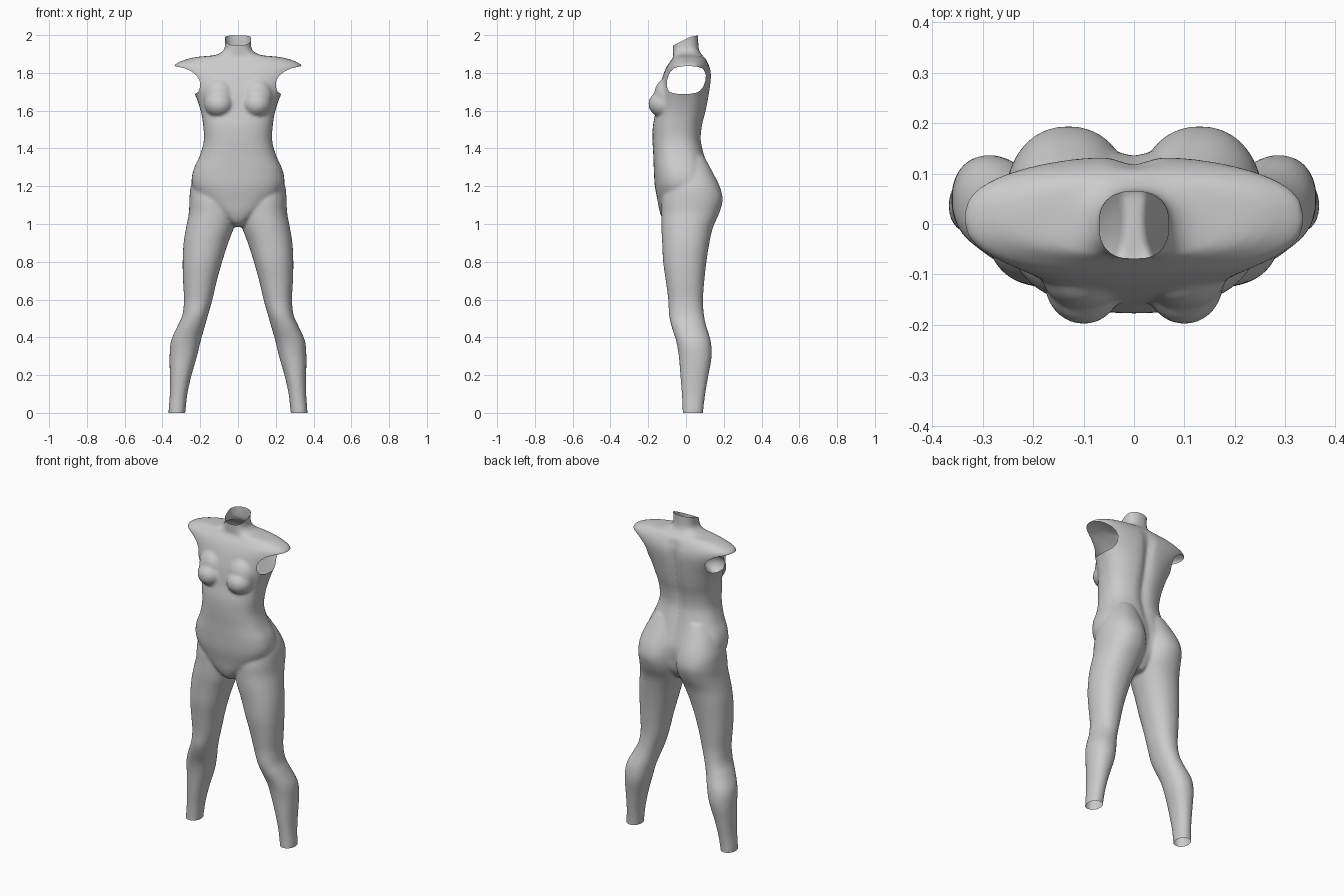
import bpy, bmesh
from math import cos, sin, pi, exp
from mathutils import Matrix, Vector

if "Cube" in bpy.data.objects:
    bpy.data.objects.remove(bpy.data.objects["Cube"])

SEG = 56

# Torso rings: z, half width, front y, back y, spine groove depth
TORSO = [
    (0.985, 0.025, -0.075, 0.07, 0), (1.01, 0.055, -0.115, 0.09, 0),
    (1.06, 0.12, -0.138, 0.12, 0), (1.12, 0.195, -0.15, 0.14, .01),
    (1.20, 0.243, -0.165, 0.145, .01), (1.28, 0.238, -0.17, 0.122, .01),
    (1.36, 0.203, -0.173, 0.10, .014), (1.44, 0.181, -0.177, 0.082, .016),
    (1.52, 0.184, -0.175, 0.088, .018), (1.60, 0.198, -0.16, 0.108, .02),
    (1.69, 0.230, -0.148, 0.124, .02), (1.76, 0.275, -0.13, 0.133, .02),
    (1.805, 0.315, -0.115, 0.132, .015), (1.84, 0.337, -0.098, 0.122, .01),
    (1.868, 0.285, -0.078, 0.108, 0), (1.884, 0.22, -0.068, 0.095, 0),
    (1.895, 0.12, -0.068, 0.085, 0), (1.92, 0.077, -0.069, 0.069, 0),
    (1.96, 0.069, -0.07, 0.065, 0), (2.05, 0.076, -0.072, 0.065, 0)]

# Leg rings: z, inner x, outer x, front y, back y
LEG = [
    (-0.04, 0.284, 0.368, -0.018, 0.09), (0.02, 0.277, 0.367, -0.018, 0.092),
    (0.10, 0.268, 0.361, -0.022, 0.102), (0.20, 0.246, 0.361, -0.03, 0.119),
    (0.30, 0.217, 0.362, -0.038, 0.136), (0.38, 0.198, 0.355, -0.052, 0.131),
    (0.46, 0.175, 0.320, -0.077, 0.107), (0.52, 0.158, 0.294, -0.09, 0.095),
    (0.60, 0.135, 0.286, -0.094, 0.09), (0.70, 0.112, 0.291, -0.107, 0.097),
    (0.80, 0.084, 0.293, -0.121, 0.108), (0.90, 0.052, 0.288, -0.126, 0.124),
    (0.98, 0.022, 0.275, -0.13, 0.142), (1.06, 0.004, 0.260, -0.13, 0.177),
    (1.13, 0.004, 0.257, -0.128, 0.194), (1.20, 0.006, 0.25, -0.11, 0.178),
    (1.28, 0.015, 0.22, -0.08, 0.138), (1.36, 0.04, 0.17, -0.05, 0.095)]


def refine(rows, n=4):
    """Catmull-Rom smoothing between rings."""
    out = []
    for i in range(len(rows) - 1):
        a, b, c, d = (rows[max(0, min(len(rows) - 1, j))] for j in range(i - 1, i + 3))
        for k in range(n):
            t = k / n
            out.append([0.5 * (2*q + (r-p)*t + (2*p-5*q+4*r-s)*t*t + (3*q-p-3*r+s)*t**3)
                        for p, q, r, s in zip(a, b, c, d)])
    return out + [list(rows[-1])]


def ring(z, cx, hw, front, back, power, groove=0):
    cy, hd, pts = (front + back) / 2, (back - front) / 2, []
    for i in range(SEG):
        a = 2 * pi * i / SEG
        c, s = cos(a), sin(a)
        x = hw * abs(c) ** (2 / power) * (1 if c > 0 else -1)
        y = cy + hd * abs(s) ** (2 / power) * (1 if s > 0 else -1)
        if s > 0:
            y -= groove * exp(-(x / 0.03) ** 2)
        pts.append((cx + x, y, z))
    return pts


def loft(bm, rings):
    vs = [[bm.verts.new(p) for p in r] for r in rings]
    for a, b in zip(vs, vs[1:]):
        for i in range(SEG):
            j = (i + 1) % SEG
            bm.faces.new((a[i], a[j], b[j], b[i]))
    bm.faces.new(vs[0][::-1])
    bm.faces.new(vs[-1])


def ellipsoid(bm, loc, radii):
    bmesh.ops.create_uvsphere(bm, u_segments=32, v_segments=20, radius=1,
                              matrix=Matrix.Translation(loc) @ Matrix.Diagonal((*radii, 1)))


def prism(bm, points, direction):
    """Extrude a flat outline into a closed cutter."""
    f = bm.faces.new([bm.verts.new(p) for p in points])
    ext = bmesh.ops.extrude_face_region(bm, geom=[f], use_keep_orig=True)
    bmesh.ops.translate(bm, vec=Vector(direction),
                        verts=[v for v in ext["geom"] if isinstance(v, bmesh.types.BMVert)])


def make_object(name, bm):
    bmesh.ops.recalc_face_normals(bm, faces=bm.faces)
    me = bpy.data.meshes.new(name)
    bm.to_mesh(me)
    bm.free()
    ob = bpy.data.objects.new(name, me)
    bpy.context.collection.objects.link(ob)
    return ob


# Body: torso, legs and bust as overlapping solids
bm = bmesh.new()
loft(bm, [ring(z, 0, w, f, b, 2.5, g) for z, w, f, b, g in refine(TORSO)])
for side in (-1, 1):
    loft(bm, [ring(z, side * (i + o) / 2, (o - i) / 2, f, b, 2.2)
              for z, i, o, f, b in refine(LEG)])
    ellipsoid(bm, (side * 0.1, -0.115, 1.635), (0.078, 0.084, 0.072))
    ellipsoid(bm, (side * 0.1, -0.095, 1.675), (0.085, 0.075, 0.10))
body = make_object("body_form", bm)

# Cutters for the neck, arm and ankle openings
bm = bmesh.new()
neck = [(-.12, 1.935), (-.07, 1.945), (-.03, 1.965), (.02, 1.99), (.07, 2.0),
        (.12, 2.0), (.12, 2.2), (-.12, 2.2)]
prism(bm, [(-0.15, y, z) for y, z in neck], (0.3, 0, 0))
arm = [(.45, 1.85), (.335, 1.836), (.285, 1.825), (.25, 1.81), (.22, 1.787), (.203, 1.76),
       (.2, 1.725), (.21, 1.7), (.23, 1.687), (.45, 1.68)]
for side in (-1, 1):
    prism(bm, [(side * x, -0.3, z) for x, z in arm], (0, 0.6, 0))
prism(bm, [(-.5, -.3, 0), (.5, -.3, 0), (.5, .3, 0), (-.5, .3, 0)], (0, 0, -0.3))
cutter = make_object("opening_cutter", bm)
cutter.hide_render = True

# Materials only tag the cut faces so they can be removed
body.data.materials.append(bpy.data.materials.new("skin_tag"))
cutter.data.materials.append(bpy.data.materials.new("cut_tag"))

# Fuse, soften and cut
m = body.modifiers.new("fuse", 'REMESH')
m.mode, m.voxel_size = 'VOXEL', 0.008
m = body.modifiers.new("soften", 'SMOOTH')
m.factor, m.iterations = 0.5, 8
m = body.modifiers.new("open", 'BOOLEAN')
m.operation, m.solver, m.object = 'DIFFERENCE', 'EXACT', cutter
m.material_mode = 'TRANSFER'
bpy.context.view_layer.objects.active = body
body.select_set(True)
bpy.ops.object.convert(target='MESH')
bpy.data.objects.remove(cutter)

# Remove the cut faces, leaving an open shell
tags = [i for i, mt in enumerate(body.data.materials) if mt and mt.name == "cut_tag"]
bm = bmesh.new()
bm.from_mesh(body.data)
bmesh.ops.delete(bm, geom=[f for f in bm.faces if f.material_index in tags], context='FACES')
bm.to_mesh(body.data)
bm.free()
body.data.materials.clear()
bpy.ops.object.shade_smooth_by_angle(angle=1.0)
